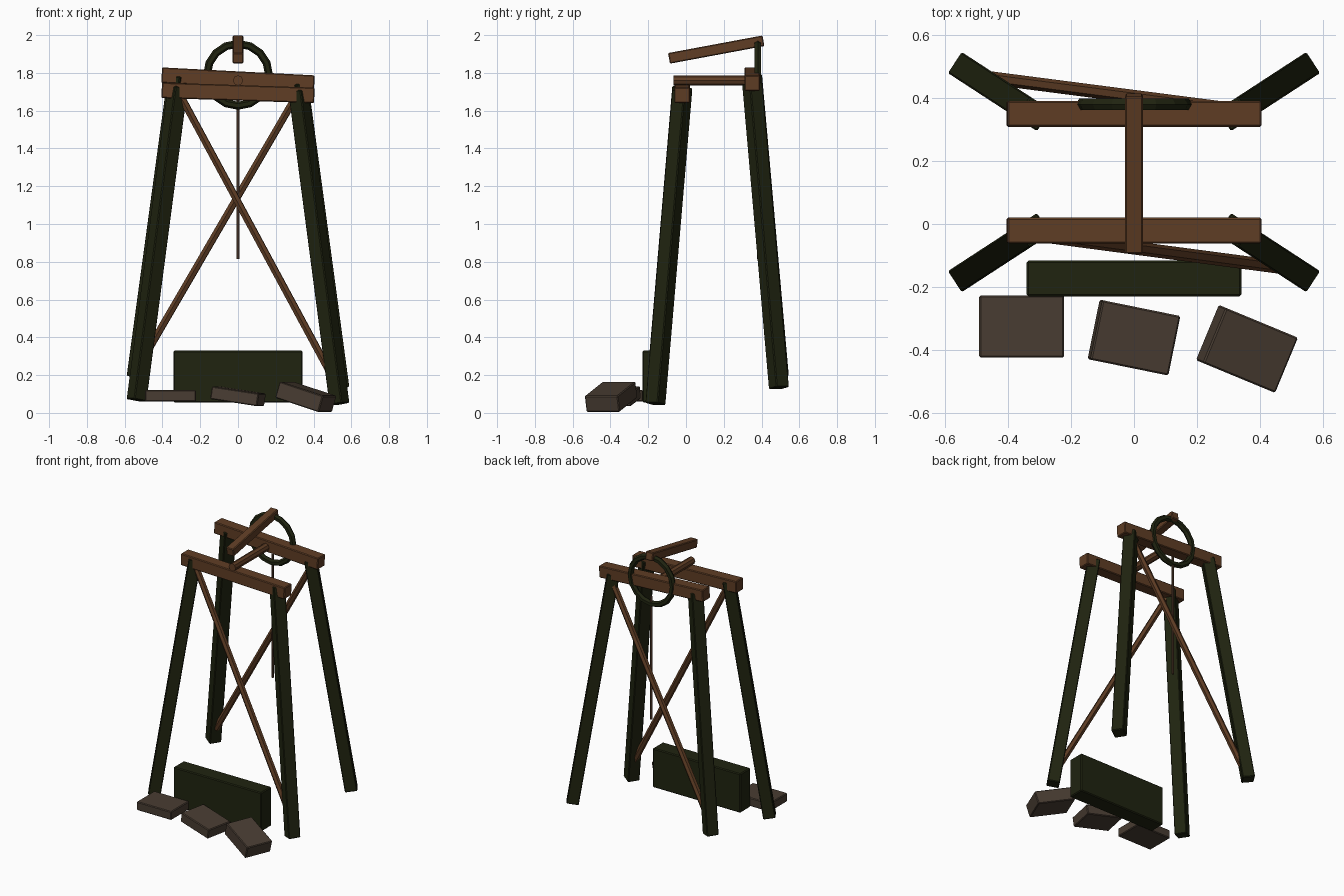
import bpy
import math
from mathutils import Vector, Matrix

if "Cube" in bpy.data.objects:
    bpy.data.objects.remove(bpy.data.objects["Cube"])


def mat(name, rgb):
    m = bpy.data.materials.new(name)
    m.diffuse_color = (*rgb, 1)
    m.use_nodes = True
    m.node_tree.nodes["Principled BSDF"].inputs["Base Color"].default_value = m.diffuse_color
    return m


BROWN = mat("brown_wood", (0.115, 0.047, 0.018))
DARK = mat("dark_olive_wood", (0.014, 0.017, 0.005))
STONE = mat("grey_brown_stone", (0.066, 0.046, 0.032))
ROPE = mat("rope_brown", (0.09, 0.045, 0.025))


def finish(name, m, bevel):
    ob = bpy.context.object
    ob.name = name
    ob.data.materials.append(m)
    if bevel:
        b = ob.modifiers.new("bevel", 'BEVEL')
        b.width = bevel
        b.segments = 1
    return ob


def box(name, loc, dims, m, rot=(0, 0, 0), bevel=0.006):
    bpy.ops.mesh.primitive_cube_add(size=1)
    ob = finish(name, m, bevel)
    ob.data.transform(Matrix.Diagonal((*dims, 1)))
    ob.location = loc
    ob.rotation_euler = rot
    return ob


def frame(a, b):
    """Matrix at the middle of a-b, z along it, y kept horizontal."""
    z = (b - a).normalized()
    up = Vector((0, 0, 1))
    y = z.cross(up) if abs(z.z) < 0.9999 else Vector((0, 1, 0))
    y.normalize()
    x = y.cross(z)
    r = Matrix((x, y, z)).transposed().to_4x4()
    return Matrix.Translation((a + b) / 2) @ r


def timber(name, a, b, w, m, bevel=0.005):
    a, b = Vector(a), Vector(b)
    ob = box(name, (0, 0, 0), (w, w, (b - a).length), m, bevel=bevel)
    ob.matrix_world = frame(a, b)


def pole(name, a, b, r, m, sides):
    a, b = Vector(a), Vector(b)
    bpy.ops.mesh.primitive_cylinder_add(vertices=sides, radius=r, depth=(b - a).length)
    ob = finish(name, m, 0)
    ob.matrix_world = frame(a, b)


# Splayed legs, slightly uneven: (name, side, top y, top z, bottom y, bottom z)
for name, s, ty, tz, by, bz in (
        ("front_left_leg", -1, -0.02, 1.725, -0.162, 0.067),
        ("front_right_leg", 1, -0.02, 1.705, -0.162, 0.047),
        ("back_left_leg", -1, 0.35, 1.785, 0.492, 0.190),
        ("back_right_leg", 1, 0.35, 1.745, 0.492, 0.131)):
    timber(name, (s * 0.537, by, bz), (s * 0.319, ty, tz), 0.08, DARK)

# Sagging top beams
timber("front_beam", (-0.404, -0.021, 1.708), (0.404, -0.021, 1.681), 0.082, BROWN)
timber("back_beam", (-0.404, 0.350, 1.788), (0.404, 0.350, 1.746), 0.082, BROWN)

# Diagonal braces
pole("front_brace", (-0.31, -0.035, 1.69), (0.50, -0.142, 0.19), 0.021, BROWN, 6)
pole("back_brace", (0.31, 0.365, 1.68), (-0.50, 0.47, 0.29), 0.021, BROWN, 6)

# Axle, handle bar, wheel ring and hanging rope
pole("axle", (0, -0.065, 1.76), (0, 0.38, 1.76), 0.027, BROWN, 8)
timber("handle_bar", (0, -0.09, 1.877), (0, 0.41, 1.970), 0.057, BROWN)
bpy.ops.mesh.primitive_torus_add(
    location=(0, 0.38, 1.79), rotation=(math.pi / 2, 0, 0),
    major_radius=0.164, minor_radius=0.021, major_segments=16, minor_segments=6)
finish("wheel_ring", DARK, 0)
pole("rope", (0, 0.385, 0.815), (0, 0.385, 1.68), 0.008, ROPE, 6)

# Trough panel at the front
box("trough_panel", (0, -0.173, 0.192), (0.682, 0.114, 0.275), DARK)

# Fallen stones, each turned and tipped further than the last
for i, (loc, dims, tip, turn) in enumerate((
        ((-0.357, -0.326, 0.090), (0.270, 0.197, 0.060), 0, 0),
        ((0.000, -0.361, 0.088), (0.256, 0.193, 0.068), 8.5, -11.5),
        ((0.359, -0.397, 0.085), (0.260, 0.190, 0.090), 17, -22.5))):
    box("stone_%d" % (i + 1), loc, dims, STONE,
        (0, math.radians(tip), math.radians(turn)), 0.005)
